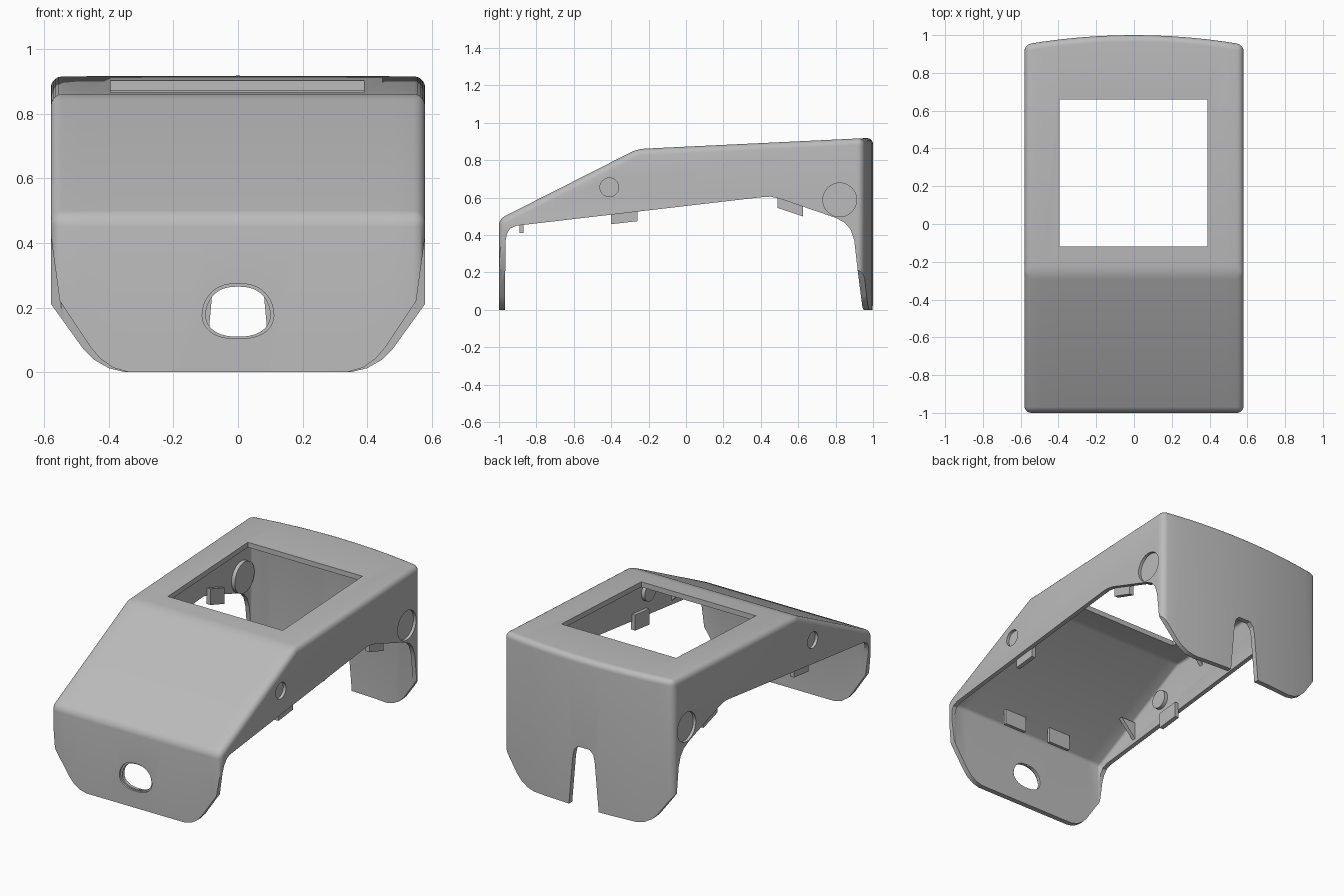
import bpy
import bmesh
import math

cube = bpy.data.objects.get("Cube")
if cube:
    bpy.data.objects.remove(cube, do_unlink=True)

grey = bpy.data.materials.new("light_grey")
grey.use_nodes = True
GREY = (0.5, 0.5, 0.5, 1)
grey.diffuse_color = GREY
grey.node_tree.nodes["Principled BSDF"].inputs["Base Color"].default_value = GREY


def prism(name, pts, axis, lo, hi, steps=1, bend=False):
    """Extrude a 2D outline along an axis; bend bows the rear wall."""
    bm = bmesh.new()
    rings = []
    for i in range(steps + 1):
        t = lo + (hi - lo) * i / steps
        ring = []
        for a, b in pts:
            if bend and a > 0.9:
                d = 0.05 * (t / 0.58) ** 2
                a -= d
                b -= d * 0.047 if b > 0 else 0
            co = {"X": (t, a, b), "Y": (a, t, b), "Z": (a, b, t)}[axis]
            ring.append(bm.verts.new(co))
        rings.append(ring)
    bm.faces.new(rings[0])
    bm.faces.new(rings[-1])
    n = len(pts)
    for r, q in zip(rings, rings[1:]):
        for j in range(n):
            k = (j + 1) % n
            bm.faces.new((r[j], r[k], q[k], q[j]))
    bmesh.ops.recalc_face_normals(bm, faces=bm.faces)
    me = bpy.data.meshes.new(name)
    bm.to_mesh(me)
    bm.free()
    me.materials.append(grey)
    ob = bpy.data.objects.new(name, me)
    bpy.context.collection.objects.link(ob)
    return ob


def apply(ob, mod):
    bpy.ops.object.select_all(action="DESELECT")
    bpy.context.view_layer.objects.active = ob
    ob.select_set(True)
    bpy.ops.object.modifier_apply(modifier=mod.name)


def bevel(ob, width, segs):
    m = ob.modifiers.new("round", "BEVEL")
    m.width, m.segments = width, segs
    m.limit_method, m.angle_limit = "ANGLE", math.radians(18)
    apply(ob, m)


def cut(ob, cutter):
    m = ob.modifiers.new("cut", "BOOLEAN")
    m.operation, m.solver, m.object = "DIFFERENCE", "EXACT", cutter
    apply(ob, m)
    bpy.data.objects.remove(cutter, do_unlink=True)


def circle(cx, cy, r, n=40):
    return [(cx + r * math.cos(2 * math.pi * i / n),
             cy + r * math.sin(2 * math.pi * i / n)) for i in range(n)]


def flip(pts, s):
    return [(s * a, b) for a, b in pts]


# Hollow wedge shell with a bowed rear wall
shell = prism("cover_shell", [(-1, -0.3), (-1, 0.485), (-0.26, 0.86), (1, 0.92), (1, -0.3)],
              "X", -0.58, 0.58, 12, True)
bevel(shell, 0.035, 5)
inner = prism("inner_cutter", [(-0.968, -0.4), (-0.968, 0.462), (-0.253, 0.828),
                               (0.968, 0.887), (0.968, -0.4)], "X", -0.553, 0.553, 12, True)
bevel(inner, 0.015, 3)
cut(shell, inner)

# Open underside between the front and rear legs
cut(shell, prism("side_cutter", [
    (-0.966, -0.4), (-0.966, 0.36), (-0.958, 0.405), (-0.94, 0.435), (-0.905, 0.45),
    (0.4, 0.602), (0.45, 0.605), (0.5, 0.595), (0.8, 0.492), (0.85, 0.465),
    (0.88, 0.43), (0.9, 0.37), (0.919, 0.2), (0.945, 0), (0.945, -0.4)], "X", -0.8, 0.8))

# Tapered, rounded lower corners of the legs
front_corner = [(0.8, 0.43), (0.581, 0.43), (0.552, 0.22), (0.455, 0.075), (0.425, 0.04),
                (0.385, 0.013), (0.335, -0.001), (0.335, -0.4), (0.8, -0.4)]
rear_corner = [(0.8, 0.213), (0.581, 0.213), (0.478, 0.07), (0.445, 0.038),
               (0.4, 0.012), (0.345, -0.001), (0.345, -0.4), (0.8, -0.4)]
for s in (1, -1):
    cut(shell, prism("corner_cutter", flip(front_corner, s), "Y", -1.2, -0.9))
    cut(shell, prism("corner_cutter", flip(rear_corner, s), "Y", 0.88, 1.2))
cut(shell, prism("floor_cutter", [(-1, -0.6), (1, -0.6), (1, 0), (-1, 0)], "Y", -1.3, 1.3))

# Screen window in the top
cut(shell, prism("window_cutter", [(-0.395, -0.12), (0.39, -0.12), (0.39, 0.66),
                                   (-0.395, 0.66)], "Z", 0.7, 1.1))

# Front opening, rounded with a flatter base, and its shallow rim
def opening(w, h):
    return [(a * w, 0.175 + b * (h if b > 0 else h * 0.72))
            for a, b in [(math.copysign(abs(x) ** 0.8, x), z) for x, z in circle(0, 0, 1)]]

cut(shell, prism("hole_cutter", opening(0.1, 0.09), "Y", -1.2, -0.9))
cut(shell, prism("rim_cutter", opening(0.111, 0.099), "Y", -1.2, -0.988))

# Cable slot in the rear wall
slot = [(0.115, -0.2), (0.1, 0.02), (0.075, 0.3), (0.065, 0.345), (0.04, 0.37)]
cut(shell, prism("slot_cutter", slot + flip(slot[::-1], -1), "Y", 0.88, 1.2))

# Round recesses in the side walls
DISCS = [(-0.41, 0.655, 0.05), (0.822, 0.588, 0.09)]
for s in (1, -1):
    for y, z, r in DISCS:
        cut(shell, prism("recess_cutter", circle(y, z, r), "X", s * 0.562, s * 0.7))

parts = [shell]
front_clip = [(-0.4, 0.458), (-0.26, 0.474), (-0.26, 0.57), (-0.4, 0.555)]
rear_clip = [(0.488, 0.545), (0.625, 0.5), (0.625, 0.6), (0.488, 0.645)]
for s, side in ((1, "left"), (-1, "right")):
    # Bosses behind the recesses
    for (y, z, r), place in zip(DISCS, ("front", "rear")):
        parts.append(prism(f"{side}_{place}_boss", circle(y, z, r + 0.006),
                           "X", s * 0.53, s * 0.558))
    # Clips hanging from the side walls
    for pts, place in ((front_clip, "front"), (rear_clip, "rear")):
        parts.append(prism(f"{side}_{place}_clip", pts, "X", s * 0.53, s * 0.557))
    # Triangular ribs between wall and ceiling
    for y, top, place in ((-0.66, 0.61, "front"), (-0.05, 0.835, "rear")):
        rib = [(0.557, top), (0.45, top), (0.557, top - 0.11)]
        parts.append(prism(f"{side}_{place}_rib", flip(rib, s), "Y", y - 0.012, y + 0.012))
    # Tabs behind the front wall
    tab = [(0.09, 0.41), (0.24, 0.41), (0.24, 0.505), (0.09, 0.505)]
    parts.append(prism(f"{side}_front_tab", flip(tab, s), "Y", -0.89, -0.87))

for ob in parts:
    bpy.ops.object.select_all(action="DESELECT")
    bpy.context.view_layer.objects.active = ob
    ob.select_set(True)
    bpy.ops.object.shade_smooth_by_angle(angle=math.radians(30))
